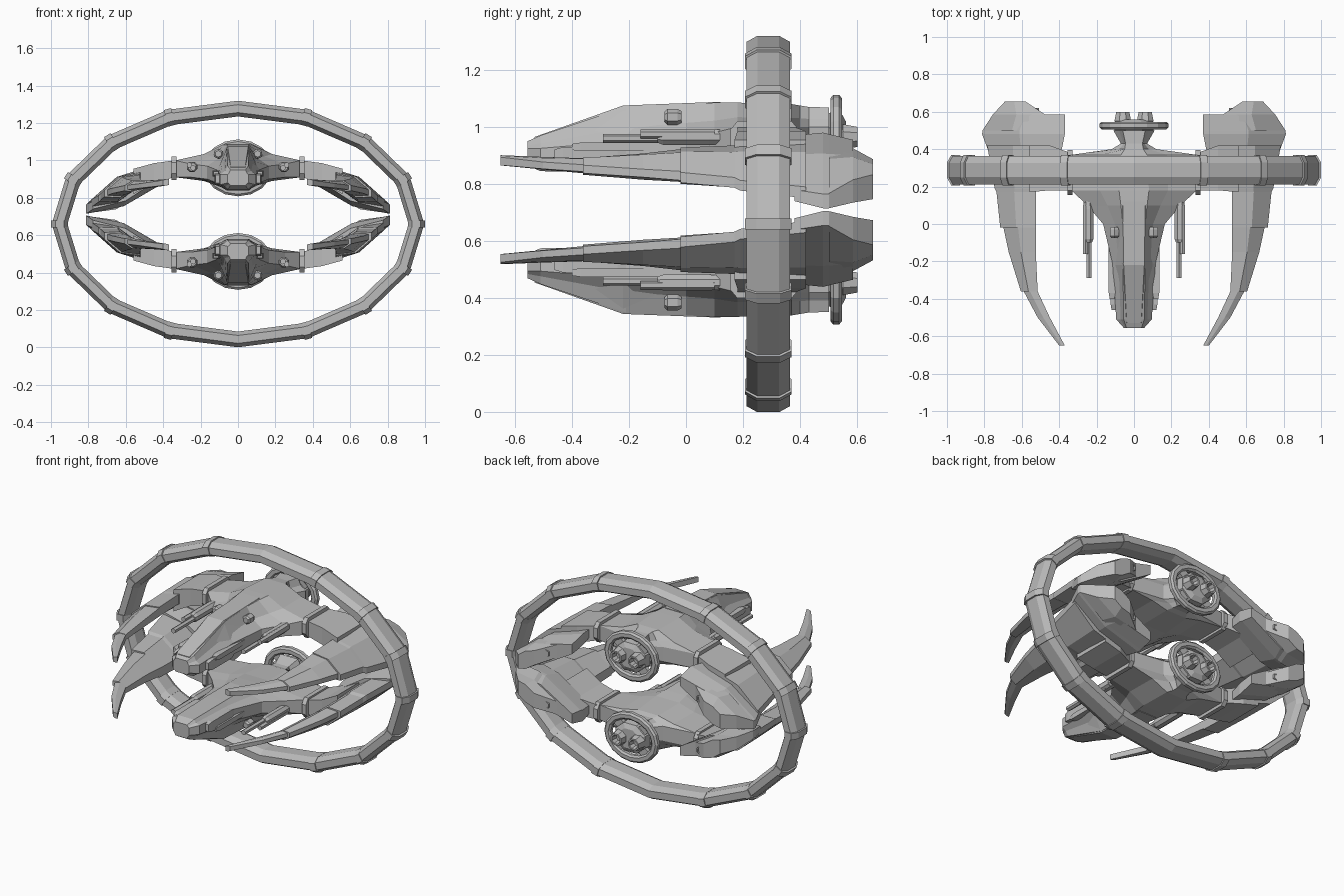
import bpy, bmesh
from math import sin, cos, pi
from mathutils import Vector

cube = bpy.data.objects.get("Cube")
if cube:
    bpy.data.objects.remove(cube)

MID = 0.71  # height of the plane between the two craft
hull = bpy.data.materials.new("hull_grey")
hull.use_nodes = True
hull.diffuse_color = (0.5, 0.5, 0.5, 1)
hull.node_tree.nodes["Principled BSDF"].inputs["Base Color"].default_value = (0.5, 0.5, 0.5, 1)

pivot = bpy.data.objects.new("mirror_pivot", None)
pivot.location = (0, 0, MID)
pivot.hide_render = True
bpy.context.collection.objects.link(pivot)


def loft(name, sections, mirror="xz", closed=False):
    """Skin a list of equal-length point loops; mirror across the named axes."""
    bm = bmesh.new()
    loops = [[bm.verts.new(p) for p in s] for s in sections]
    pairs = list(zip(loops, loops[1:]))
    if closed:
        pairs.append((loops[-1], loops[0]))
    else:
        bm.faces.new(loops[0])
        bm.faces.new(loops[-1])
    n = len(loops[0])
    for a, b in pairs:
        for i in range(n):
            j = (i + 1) % n
            bm.faces.new((a[i], a[j], b[j], b[i]))
    bmesh.ops.recalc_face_normals(bm, faces=bm.faces)
    mesh = bpy.data.meshes.new(name)
    bm.to_mesh(mesh)
    bm.free()
    mesh.materials.append(hull)
    ob = bpy.data.objects.new(name, mesh)
    bpy.context.collection.objects.link(ob)
    if mirror:
        mod = ob.modifiers.new("mirror", "MIRROR")
        mod.mirror_object = pivot
        mod.use_axis = ("x" in mirror, False, "z" in mirror)
        mod.use_mirror_merge = False
    return ob


def hoop_section(t, centre, a, b, depth, width, shift=0.0):
    """Chamfered section of an elliptical hoop at angle t."""
    n = Vector((sin(t) * b, 0, cos(t) * a)).normalized()
    along = Vector((n.z, 0, -n.x)) * shift
    c = Vector(centre) + Vector((sin(t) * a, 0, cos(t) * b)) + along
    outline = [(1, .5), (.5, 1), (-.5, 1), (-1, .5), (-1, -.5), (-.5, -1), (.5, -1), (1, -.5)]
    return [c + n * (u * depth) + Vector((0, v * width, 0)) for u, v in outline]


def tube(name, rings, x, z, sides=8, mirror="xz", flat=1.0):
    """Lathe along y from (y, radius) pairs."""
    return loft(name, [[(x + r * cos(2 * pi * (k + .5) / sides), y,
                         z + r * flat * sin(2 * pi * (k + .5) / sides))
                        for k in range(sides)] for y, r in rings], mirror)


def box(name, x, y, z, taper=0.7):
    """Taper-ended box from (low, high) ranges."""
    cx, cz = sum(x) / 2, sum(z) / 2
    secs = []
    for py, s in ((y[0], taper), (y[0] + .03, 1), (y[1] - .03, 1), (y[1], taper)):
        hx, hz = (x[1] - x[0]) / 2 * s, (z[1] - z[0]) / 2 * s
        secs.append([(cx - hx, py, cz - hz), (cx + hx, py, cz - hz),
                     (cx + hx, py, cz + hz), (cx - hx, py, cz + hz)])
    return loft(name, secs)


# Large elliptical hoop with joint collars
RING = ((0, .288, .66), .954, .617)
loft("outer_hoop", [hoop_section(2 * pi * i / 16, *RING, .042, .076) for i in range(16)], "", True)
for i in range(16):
    if i % 8:
        loft("hoop_collar", [hoop_section(2 * pi * i / 16, *RING, .046, .081, s)
                             for s in (-.02, .02)], "")

# Fuselage: y, half width, side low, side high, roof half width, roof, belly
BODY = [(-.555, .055, .88, .925, .04, .95, .865), (-.51, .095, .87, .925, .055, .97, .845),
        (-.21, .115, .88, .95, .06, 1.07, .84), (0, .165, .9, .97, .06, 1.08, .84),
        (.1, .25, .91, .98, .07, 1.085, .85), (.18, .335, .91, 1.0, .08, 1.085, .86),
        (.37, .335, .91, 1.0, .07, 1.08, .87), (.4, .12, .91, 1.0, .05, 1.075, .88),
        (.43, .07, .92, 1.0, .045, 1.07, .88), (.5, .11, .92, 1.0, .06, 1.068, .855)]
secs = []
for y, w, lo, hi, tw, top, belly in BODY:
    m = tw + (w - tw) * .4
    half = [(tw, top), (m, top + (hi - top) * .6), (w, hi), (w, lo), (m, lo + (belly - lo) * .4), (tw, belly)]
    secs.append([(x, y, z) for x, z in half] + [(-x, y, z) for x, z in reversed(half)])
loft("fuselage", secs, "z")

# Cockpit hood and cheek intakes
loft("cockpit_hood", [[(-w, y, lo), (-w * .55, y, hi), (w * .55, y, hi), (w, y, lo)]
                      for y, w, lo, hi in ((-.53, .07, .9, .965), (-.22, .1, .97, 1.075), (.12, .11, 1.0, 1.088))], "z")
box("cheek_intake", (.09, .125), (-.46, -.21), (.87, .93))
box("cheek_rail", (.1, .135), (-.4, -.08), (.915, .945))

# Sensor knobs on the shoulders
tube("shoulder_knob", [(-.075, .018), (-.065, .028), (-.03, .028), (-.015, .02)], .105, 1.035, 6)

# Twin-barrelled guns under the wing roots
tube("gun_housing", [(-.1, .022), (-.08, .03), (.08, .03), (.2, .022)], .245, .965)
for x, z, front in ((.24, .96, -.29), (.26, .975, -.16)):
    tube("gun_barrel", [(front, .016), (.1, .016)], x, z, 6)

# Clamp plates between fuselage and wing
loft("wing_clamp", [[(x, y, z) for y, z in ((.155, .93), (.18, .895), (.37, .895), (.395, .93),
                                          (.395, .99), (.37, 1.02), (.18, 1.02), (.155, .99))]
                    for x in (.328, .355)])

# Wing bridge out to the pod
loft("wing_bridge", [[(x, y0, lo), (x, y1, lo), (x, y1, hi), (x, y0, hi)] for x, y0, y1, lo, hi in
                     ((.34, .18, .38, .91, 1.0), (.45, .18, .42, .88, .985), (.56, .17, .42, .82, .955))])


def blade_section(y, xi, xo, zi, zo, ti, to, bulge):
    """Lens-shaped wing section from inner edge to outer edge."""
    xm, zm = xi * .45 + xo * .55, zi * .45 + zo * .55
    return [(xi, y, zi + ti), (xm, y, zm + bulge), (xo, y, zo + to),
            (xo, y, zo - to), (xm, y, zm - bulge), (xi, y, zi - ti)]


# Forward-curving blade in three overlapping lengths
loft("blade_tip", [blade_section(*r) for r in (
    (-.65, .37, .4, .885, .88, .016, .014, .017), (-.5, .45, .515, .878, .865, .017, .012, .02),
    (-.35, .52, .595, .872, .855, .018, .012, .026))])
loft("blade_middle", [blade_section(*r) for r in (
    (-.36, .515, .605, .875, .852, .016, .014, .03), (-.15, .525, .67, .885, .838, .022, .014, .044),
    (-.01, .525, .7, .897, .828, .026, .016, .052))])
loft("blade_root", [blade_section(*r) for r in (
    (-.02, .525, .715, .9, .823, .028, .018, .057), (.17, .525, .735, .905, .805, .03, .018, .062),
    (.19, .51, .745, .912, .795, .03, .018, .067), (.42, .48, .785, .93, .77, .035, .02, .07))])

# Rear wing pod, with a faceted outer shell
loft("wing_pod", [blade_section(*r) for r in (
    (.38, .39, .775, .945, .76, .025, .02, .06), (.48, .37, .812, .945, .74, .035, .025, .075),
    (.5, .37, .81, .94, .74, .035, .025, .075), (.585, .37, .755, .925, .765, .03, .03, .065))])
loft("pod_tail", [blade_section(*r) for r in (
    (.5, .46, .81, .9, .742, .04, .025, .075), (.585, .475, .755, .885, .775, .04, .04, .07),
    (.655, .58, .69, .842, .79, .045, .043, .055))])
for x, z, y in ((.43, .9, .585), (.53, .87, .62)):
    tube("pod_nozzle", [(y - .04, .026), (y, .026), (y, .018), (y - .025, .014)], x, z, 6)

# Engine rim, hub, spokes and nozzles
loft("engine_rim", [hoop_section(2 * pi * i / 16, (0, .526, .96), .162, .13, .022, .02)
                    for i in range(16)], "z", True)
tube("engine_hub", [(.46, .08), (.505, .115), (.545, .11), (.56, .075)], 0, .96, 8, "z", .85)
for k in range(4):
    t = 2 * pi * (k + .5) / 4
    d = Vector((sin(t), 0, cos(t) * .82))
    side = Vector((cos(t), 0, -sin(t))) * .028
    depth = Vector((0, .012, 0))
    loft("engine_spoke", [[Vector((0, .525, .96)) + d * r + side * a + depth * b
                           for a, b in ((-1, -1), (1, -1), (1, 1), (-1, 1))] for r in (.08, .16)], "z")
tube("main_nozzle", [(.53, .035), (.55, .048), (.6, .038), (.6, .028), (.565, .022)], .06, .965, 8)
